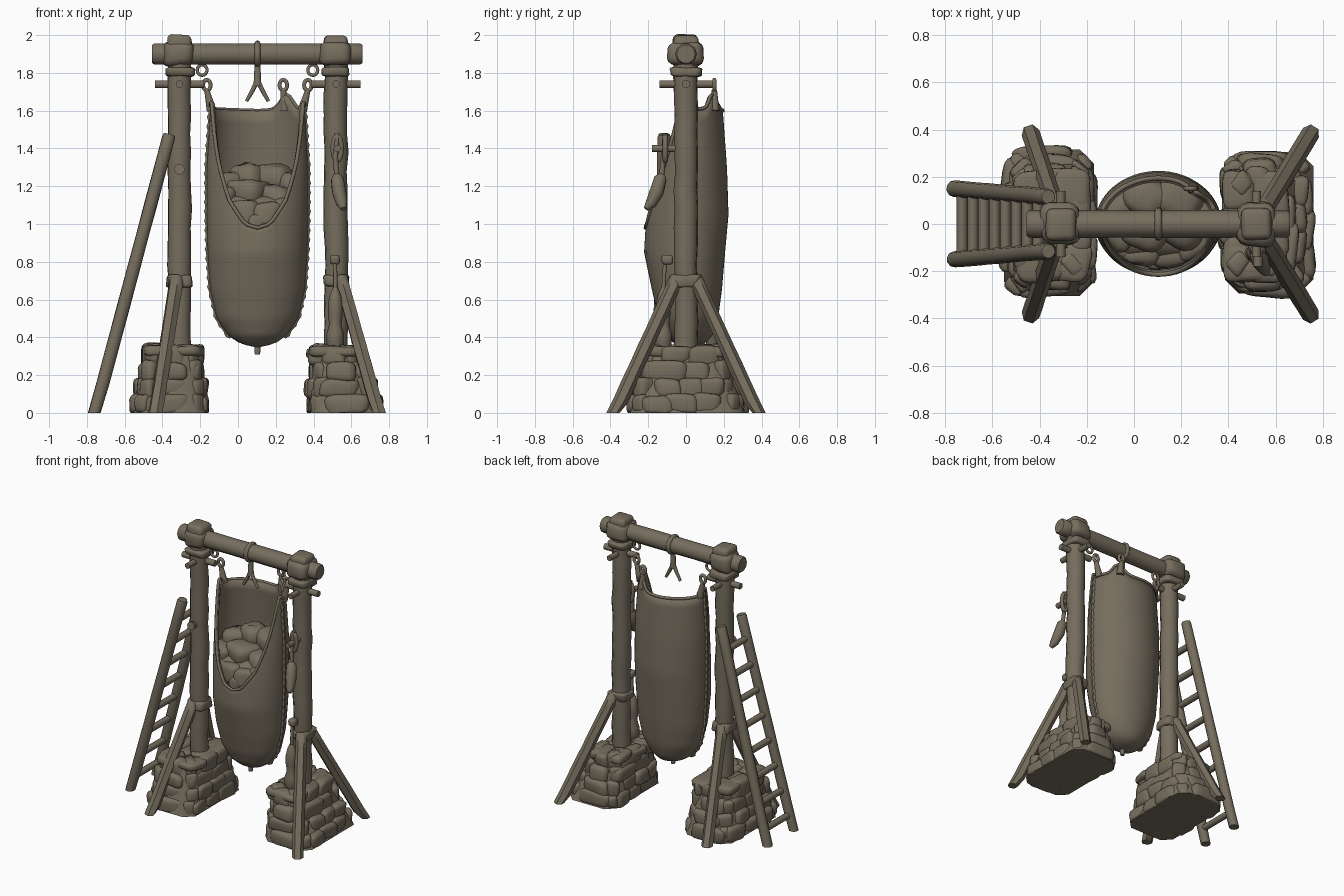
import bpy, bmesh, math, random
from mathutils import Vector

random.seed(4)
cube = bpy.data.objects.get("Cube")
if cube:
    bpy.data.objects.remove(cube)

COLOUR = (0.18, 0.155, 0.112, 1)
clay = bpy.data.materials.new("weathered brown")
clay.use_nodes = True
clay.diffuse_color = COLOUR
clay.node_tree.nodes["Principled BSDF"].inputs["Base Color"].default_value = COLOUR


def jit(a):
    return random.uniform(-a, a)


def select(ob):
    bpy.ops.object.select_all(action='DESELECT')
    ob.select_set(True)
    bpy.context.view_layer.objects.active = ob


def finish(ob):
    for v in ob.data.vertices:
        v.co.z = max(v.co.z, 0)
    ob.data.materials.clear()
    ob.data.materials.append(clay)
    select(ob)
    bpy.ops.object.shade_smooth_by_angle(angle=math.radians(55))
    return ob


def from_bmesh(name, bm):
    bmesh.ops.recalc_face_normals(bm, faces=bm.faces)
    me = bpy.data.meshes.new(name)
    bm.to_mesh(me)
    bm.free()
    ob = bpy.data.objects.new(name, me)
    bpy.context.collection.objects.link(ob)
    return finish(ob)


def tube(name, pts, r, radii=None, closed=False, res=3):
    """Round bar along a path, with an optional radius factor per point."""
    cu = bpy.data.curves.new(name, 'CURVE')
    cu.dimensions = '3D'
    cu.bevel_depth, cu.bevel_resolution, cu.use_fill_caps = r, res, True
    sp = cu.splines.new('POLY')
    sp.points.add(len(pts) - 1)
    for i, p in enumerate(pts):
        sp.points[i].co = (*p, 1)
        sp.points[i].radius = radii[i] if radii else 1
    sp.use_cyclic_u = closed
    ob = bpy.data.objects.new(name, cu)
    bpy.context.collection.objects.link(ob)
    select(ob)
    bpy.ops.object.convert(target='MESH')
    return finish(bpy.context.view_layer.objects.active)


def pole(name, a, b, r, n=8, wobble=0.06, res=3):
    """Slightly uneven timber between two points, with softened ends."""
    a, b = Vector(a), Vector(b)
    steps = [0, .01] + [i / n for i in range(1, n)] + [.99, 1]
    radii = [1 + jit(wobble) for _ in steps]
    radii[0] = radii[-1] = .85
    return tube(name, [a.lerp(b, t) for t in steps], r, radii, res=res)


def ring(name, c, rx, ry, r, plane):
    pts = []
    for i in range(16):
        u, v = rx * math.cos(i * math.pi / 8), ry * math.sin(i * math.pi / 8)
        pts.append(Vector(c) + Vector((u, 0, v) if plane == 'xz' else (0, u, v)))
    return tube(name, pts, r, closed=True)


def add_stone(bm, c, size, rough=0.1, turn=0.0, soft=0.28):
    """Rounded, uneven block."""
    part = bmesh.new()
    bmesh.ops.create_cube(part, size=1)
    for v in part.verts:
        v.co += Vector((jit(rough), jit(rough), jit(rough)))
    bmesh.ops.bevel(part, geom=part.edges[:], offset=soft, segments=3,
                    affect='EDGES', profile=0.5, clamp_overlap=True)
    ca, sa = math.cos(turn), math.sin(turn)
    for v in part.verts:
        x, y, z = (v.co[i] * size[i] for i in range(3))
        v.co = (c[0] + x * ca - y * sa, c[1] + x * sa + y * ca, c[2] + z)
    me = bpy.data.meshes.new("tmp")
    part.to_mesh(me)
    part.free()
    bm.from_mesh(me)
    bpy.data.meshes.remove(me)


def stone(name, c, size, rough=0.06, soft=0.2):
    bm = bmesh.new()
    add_stone(bm, c, size, rough, 0, soft)
    return from_bmesh(name, bm)


def outline(box, inset, cut):
    """Rectangle with cut corners, counter-clockwise."""
    x0, x1, y0, y1 = box[0] + inset, box[1] - inset, box[2] + inset, box[3] - inset
    return [Vector(p) for p in ((x0 + cut, y0), (x1 - cut, y0), (x1, y0 + cut),
                                (x1, y1 - cut), (x1 - cut, y1), (x0 + cut, y1),
                                (x0, y1 - cut), (x0, y0 + cut))]


def stone_base(name, low, high, height=0.345, rows=4):
    """Tapered footing of stacked stones; low and high are x0, x1, y0, y1."""
    bm = bmesh.new()
    core = [[bm.verts.new((p.x, p.y, z)) for p in outline(box, .02, .06)]
            for box, z in ((low, 0), (high, height - .02))]
    for cap in core:
        bm.faces.new(cap)
    for i in range(8):
        j = (i + 1) % 8
        bm.faces.new((core[0][i], core[0][j], core[1][j], core[1][i]))
    h = height / rows
    for k in range(rows):
        t = (k + .4) / rows
        loop = outline([a + (b - a) * t for a, b in zip(low, high)], .05, .05)
        for i in range(8):
            a, b = loop[i], loop[(i + 1) % 8]
            n = max(1, round((b - a).length / .14))
            turn = math.atan2(b.y - a.y, b.x - a.x)
            for s in range(n):
                p = a.lerp(b, (s + .5 + (.2 if k % 2 else -.2) * (n > 1) + jit(.1)) / n)
                add_stone(bm, (p.x + jit(.01), p.y + jit(.01), (k + .5) * h),
                          ((b - a).length / n * random.uniform(1.1, 1.35),
                           random.uniform(.08, .11), h * random.uniform(1.15, 1.4)),
                          0.12, turn + jit(.12))
    # Paving stones on top
    x0, x1, y0, y1 = high
    for i in range(2):
        for j in range(3):
            add_stone(bm, (x0 + (x1 - x0) * (i + .5) / 2, y0 + (y1 - y0) * (j + .5) / 3,
                           height - 0.02 + jit(.01)),
                      ((x1 - x0) * .52, (y1 - y0) * .36, .06), 0.08, jit(.15))
    return from_bmesh(name, bm)


stone_base("right_stone_base", (-.57, -.15, -.325, .335), (-.5, -.19, -.24, .22))
stone_base("left_stone_base", (.365, .78, -.315, .325), (.375, .64, -.24, .22))

# Posts, joints, pegs and braces
for side, x, foot in (("right", -.31, -.44), ("left", .519, .752)):
    zs = [.28 + i * .1 for i in range(17)]
    tube(side + "_post", [(x + jit(.004), jit(.004), z) for z in zs], .063,
         [1 + jit(.04) for _ in zs])
    stone(side + "_post_top", (x, 0, 1.92), (.125, .135, .16), .04)
    stone(side + "_beam_joint", (x, 0, 1.9), (.165, .19, .13), .08, .28)
    stone(side + "_post_collar", (x, 0, 1.805), (.15, .165, .05))
    stone(side + "_brace_collar", (x, 0, .7), (.14, .145, .07), .1)
    tube(side + "_cross_peg", [(x - .13, 0, 1.74), (x + .13, 0, 1.74)], .022)
    tube(side + "_front_peg", [(x, -.14, 1.74), (x, .14, 1.74)], .02)
    for s, end in ((-1, "front"), (1, "back")):
        top = x + (foot - x) * .1
        pole(f"{side}_{end}_brace", (top, s * .045, .72), (foot, s * .39, -.03), .039,
             wobble=.03, res=1)
pole("cross_beam", (-.455, 0, 1.9), (.66, 0, 1.9), .058, 14, .03)
tube("right_post_knob", [(-.31, -.04, 1.28), (-.31, -.1, 1.29)], .024, [.8, 1.2])

# Ladder
for s, end in ((-1, "front"), (1, "back")):
    pole(f"ladder_{end}_rail", (-.765, s * .15, -.03), (-.363, s * .115, 1.475), .035, 8, .03)
for i in range(8):
    t = .09 + i * .115
    x, y, z = -.765 + .4 * t, .15 - .035 * t, -.03 + 1.5 * t
    tube("ladder_rung", [(x, -y, z), (x, y, z)], .023)


def sample(table, t):
    for a, b in zip(table, table[1:]):
        if t <= b[0]:
            k = max(0, (t - a[0]) / (b[0] - a[0]))
            return [p + (q - p) * k for p, q in zip(a[1:], b[1:])]
    return table[-1][1:]


# Hanging sack: height, half width, front depth, back depth
SECTION = [(.35, .02, .02, .02), (.365, .09, .06, .1), (.41, .155, .11, .14),
           (.5, .215, .145, .17), (.65, .25, .18, .19), (.85, .263, .222, .207),
           (1.05, .268, .21, .225), (1.3, .268, .175, .217), (1.6, .25, .12, .195),
           (1.72, .24, .1, .17)]
# Rim height by angle from the front
RIM = [(0, .98), (.25, 1.0), (.6, 1.13), (.9, 1.34), (1.2, 1.56), (1.4, 1.65),
       (1.6, 1.63), (1.9, 1.61), (math.pi, 1.6)]
CX = .103


def sack_point(a, z):
    w, f, b = sample(SECTION, z)
    c = math.cos(a)
    return Vector((CX + w * math.sin(a), -c * (f if c > 0 else b), z))


def rim(a):
    return sample(RIM, abs(a))[0] + .08 * math.exp(-((a - 2.45) / .22) ** 2)


bm = bmesh.new()
COLS, ROWS = 64, 28
angles = [-math.pi + 2 * math.pi * i / COLS for i in range(COLS)]
grid = [[bm.verts.new(sack_point(a, .35 + (rim(a) - .35) * (k / ROWS) ** 1.5))
         for k in range(ROWS + 1)] for a in angles]
for i in range(COLS):
    p, q = grid[i], grid[(i + 1) % COLS]
    for k in range(ROWS):
        bm.faces.new((p[k], q[k], q[k + 1], p[k + 1]))
bm.faces.new([col[0] for col in grid])
sack = from_bmesh("sack", bm)
wall = sack.modifiers.new("wall", 'SOLIDIFY')
wall.thickness = .018
tube("sack_rim", [sack_point(a, rim(a)) * 1 for a in angles], .01, closed=True)
tube("sack_bottom_knot", [(CX, 0, .37), (CX, 0, .335), (CX, 0, .31)], .017, [.8, 1, .8])

# Stitched side seams
for s, side in ((-1, "right"), (1, "left")):
    pts, radii = [], []
    for i in range(73):
        pts.append(sack_point(s * math.pi / 2, .4 + i * 1.2 / 72))
        radii.append(1.4 if i % 3 == 1 else .8)
    tube(side + "_sack_seam", pts, .013, radii, res=1)

# Contents of the sack, heaped towards the back and kept inside the cloth
bm = bmesh.new()
add_stone(bm, (CX, .02, 1.0), (.5, .36, .3), .05)
for x, y, z, s in ((-.07, .1, 1.2, .19), (.06, .11, 1.24, .21), (.19, .12, 1.25, .2),
                   (.28, .05, 1.19, .18), (-.08, -.02, 1.12, .19), (.06, 0, 1.16, .2),
                   (.2, -.01, 1.14, .2), (.03, -.1, 1.05, .17), (.15, -.11, 1.05, .17),
                   (.1, -.14, 1.0, .13), (.25, -.07, 1.08, .16), (-.03, -.08, 1.06, .16)):
    add_stone(bm, (x, y, z), (s, s * .9, s * .75), .14, jit(1.5), .32)
for v in bm.verts:
    w, f, b = sample(SECTION, v.co.z)
    reach = math.hypot((v.co.x - CX) / w, v.co.y / (f if v.co.y < 0 else b))
    if reach > .91:
        v.co.x = CX + (v.co.x - CX) * .91 / reach
        v.co.y *= .91 / reach
from_bmesh("sack_contents", bm)

# Loops holding the sack
for x, y, foot_x in ((-.165, .04, -.14), (.24, .15, .25), (.37, .04, .34)):
    ring("sack_loop", (x, y, 1.735), .02, .028, .011, 'xz')
    tube("sack_tie", [(foot_x, y, 1.6), (x, y, 1.71)], .018, [1.5, .8])

# Centre hook and small beam rings
ring("hook_band", (CX, 0, 1.9), .055, .055, .016, 'yz')
tube("hook_stem", [(CX, 0, 1.85), (CX, 0, 1.73)], .015, [1, 1.4])
for s in (-1, 1):
    tube("hook_prong", [(CX, 0, 1.76), (CX + s * .03, 0, 1.7), (CX + s * .058, 0, 1.65)],
         .012, [1.2, 1, .8])
    ring("beam_ring", (CX + s * .293, 0, 1.815), .026, .028, .009, 'xz')

# Tools hanging on the left post
X = .525
tube("tool_peg", [(X, -.03, 1.4), (X, -.18, 1.4)], .02)
ring("tool_strap", (X, -.11, 1.4), .022, .065, .014, 'xz')
tube("tool_cord", [(X, -.11, 1.48), (X - .01, -.12, 1.35), (X, -.13, 1.24)], .014)
tube("horn", [(.52, -.125, 1.26), (.525, -.135, 1.24), (.535, -.155, 1.17),
              (.55, -.185, 1.11), (.56, -.21, 1.08)], .038, [.5, .9, 1, .8, .4])
tube("flask", [(.515, -.12, z) for z in (.335, .36, .42, .47, .52, .58, .63, .66)], .046,
     [.7, 1, 1, .7, .85, .85, .6, .3])
tube("flask_cord", [(.515, -.12, .64), (.515, -.115, .74), (.512, -.11, .8)], .011)
stone("flask_knob", (.512, -.1, .81), (.05, .06, .05), .05, .3)
